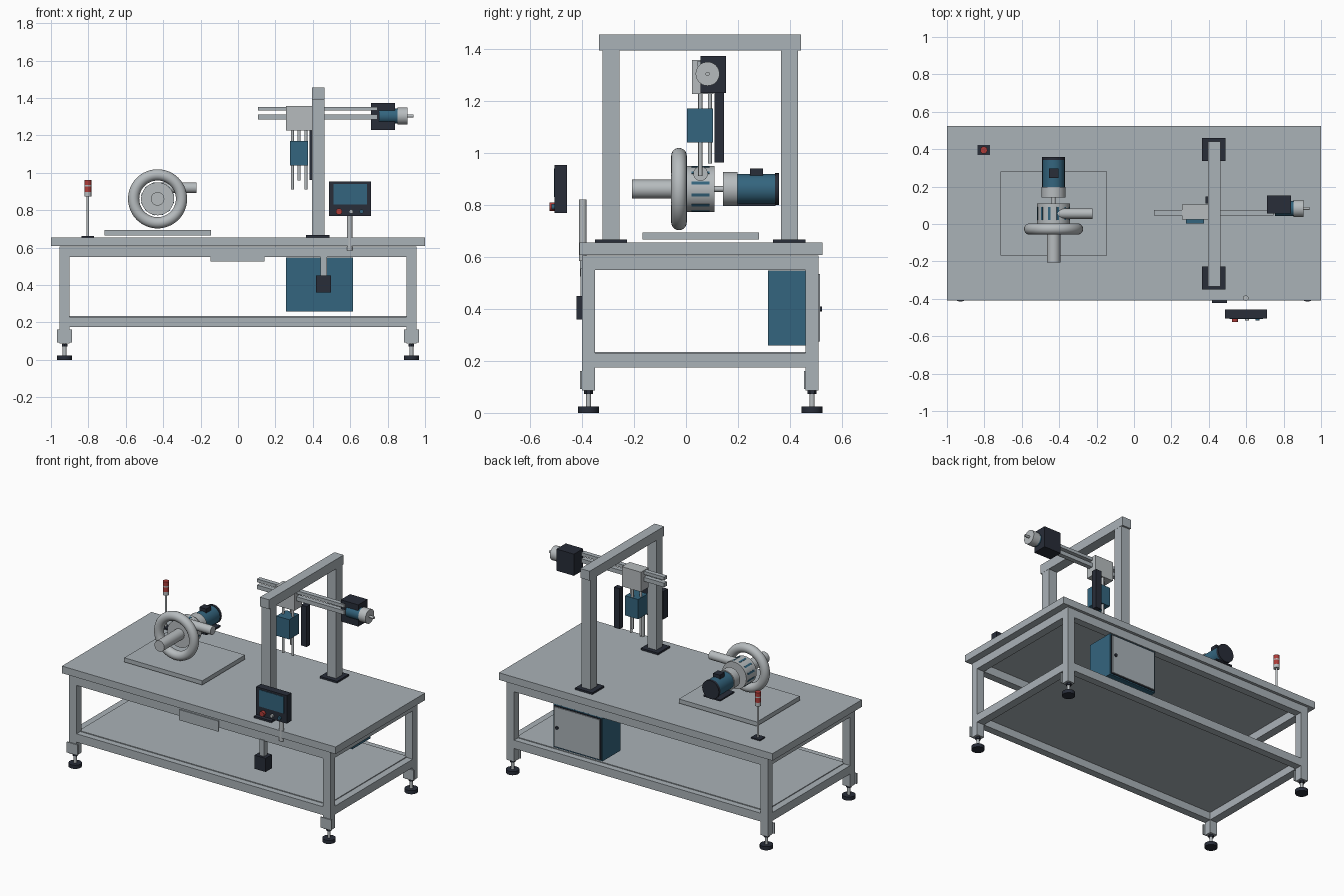
import bpy, math
from mathutils import Vector


def material(name, rgb):
    m = bpy.data.materials.new(name)
    m.diffuse_color = (*rgb, 1)
    return m


GRAY = material("frame_gray", (0.40, 0.445, 0.475))
METAL = material("light_metal", (0.47, 0.50, 0.515))
BLUE = material("machine_blue", (0.034, 0.13, 0.21))
DARK = material("dark_slate", (0.021, 0.026, 0.040))
RED = material("signal_red", (0.42, 0.045, 0.04))


def finish(name, mat, smooth=False):
    ob = bpy.context.object
    ob.name = name
    ob.data.materials.append(mat)
    if smooth:
        bpy.ops.object.shade_smooth_by_angle(angle=math.radians(40))
    return ob


def box(name, mat, x, y, z):
    """Box from (min, max) ranges on each axis."""
    bpy.ops.mesh.primitive_cube_add(size=1)
    ob = finish(name, mat)
    for v in ob.data.vertices:
        v.co = [r[0] if c < 0 else r[1] for c, r in zip(v.co, (x, y, z))]
    return ob


def rod(name, mat, start, end, r, sides=32):
    """Cylinder between two points."""
    a, b = Vector(start), Vector(end)
    bpy.ops.mesh.primitive_cylinder_add(vertices=sides, radius=r, depth=(b - a).length,
                                        location=(a + b) / 2,
                                        rotation=(b - a).to_track_quat('Z', 'Y').to_euler())
    return finish(name, mat, True)


# Table top, frame rails and lower shelf
box("table_top", GRAY, (-1, 1), (-0.41, 0.525), (0.608, 0.655))
for z0, z1, level in ((0.55, 0.605, "upper"), (0.175, 0.23, "lower")):
    for y0, side in ((-0.40, "front"), (0.46, "back")):
        box(f"{level}_rail_{side}", GRAY, (-0.90, 0.90), (y0, y0 + 0.05), (z0, z1))
    for x0, side in ((-0.955, "left"), (0.90, "right")):
        box(f"{level}_rail_{side}", GRAY, (x0, x0 + 0.055), (-0.35, 0.46), (z0, z1))
box("lower_shelf", GRAY, (-0.91, 0.91), (-0.36, 0.47), (0.226, 0.235))
box("front_plate", GRAY, (-0.147, 0.143), (-0.407, -0.40), (0.525, 0.595))

# Legs with brackets and levelling feet
for sx in (-1, 1):
    for y in (-0.375, 0.485):
        x = sx * 0.9275
        box("leg", GRAY, (x - 0.0275, x + 0.0275), (y - 0.025, y + 0.025), (0.087, 0.606))
        box("foot_bracket", GRAY, (x - 0.04, x + 0.04), (y - 0.032, y - 0.025), (0.092, 0.162))
        rod("foot_stud", METAL, (x, y, 0.02), (x, y, 0.1), 0.01, 16)
        rod("foot_nut", DARK, (x, y, 0.072), (x, y, 0.086), 0.017, 6)
        rod("foot_pad", DARK, (x, y, 0), (x, y, 0.024), 0.04)

# Electrical cabinet under the table
box("cabinet", BLUE, (0.257, 0.615), (0.315, 0.505), (0.26, 0.547))
box("cabinet_seal", DARK, (0.264, 0.608), (0.505, 0.510), (0.268, 0.54))
box("cabinet_door", GRAY, (0.270, 0.602), (0.510, 0.516), (0.274, 0.534))
rod("cabinet_handle", DARK, (0.58, 0.515, 0.40), (0.58, 0.524, 0.40), 0.01, 16)

# Pedal box hanging below the front rail
box("hanger_strap", GRAY, (0.44, 0.475), (-0.405, -0.37), (0.45, 0.555))
box("hanging_box", DARK, (0.417, 0.497), (-0.422, -0.355), (0.36, 0.45))

# Control panel
rod("panel_post", METAL, (0.597, -0.397, 0.585), (0.597, -0.397, 0.82), 0.015)
box("panel_housing", DARK, (0.487, 0.71), (-0.505, -0.457), (0.768, 0.953))
box("panel_screen", BLUE, (0.51, 0.69), (-0.508, -0.505), (0.83, 0.94))
for name, mat, x, r, y in (("stop_button", RED, 0.54, 0.017, -0.525),
                           ("start_button", METAL, 0.605, 0.011, -0.517),
                           ("mode_button", BLUE, 0.66, 0.011, -0.517)):
    rod(name, mat, (x, -0.505, 0.793), (x, y, 0.793), r, 20)

# Gantry
for y in (-0.2885, 0.3975):
    box("gantry_post", GRAY, (0.396, 0.462), (y - 0.0325, y + 0.0325), (0.66, 1.395))
    box("gantry_base", DARK, (0.363, 0.489), (y - 0.062, y + 0.062), (0.655, 0.667))
box("gantry_beam", GRAY, (0.395, 0.463), (-0.335, 0.442), (1.393, 1.455))

# Horizontal slide and its drive
box("slide_rail_upper", GRAY, (0.107, 0.745), (0.045, 0.075), (1.332, 1.353))
box("slide_rail_lower", GRAY, (0.107, 0.745), (0.045, 0.075), (1.286, 1.313))
box("slide_carriage", METAL, (0.256, 0.395), (0.024, 0.105), (1.227, 1.357))
box("drive_gearbox", DARK, (0.712, 0.84), (0.056, 0.153), (1.23, 1.373))
rod("drive_motor", BLUE, (0.755, 0.083, 1.304), (0.855, 0.083, 1.304), 0.041)
rod("drive_flange", METAL, (0.853, 0.083, 1.304), (0.905, 0.083, 1.304), 0.046)
rod("drive_shaft", METAL, (0.905, 0.083, 1.304), (0.938, 0.083, 1.304), 0.008, 16)

# Vertical slide
box("lift_block", BLUE, (0.278, 0.373), (0.003, 0.103), (1.04, 1.17))
for x, y, z in ((0.291, 0.055, 0.912), (0.363, 0.055, 0.912), (0.327, 0.092, 0.96)):
    rod("lift_rod", METAL, (x, y, z), (x, y, 1.23), 0.008, 16)
box("cable_track", DARK, (0.383, 0.425), (0.11, 0.146), (0.963, 1.23))

# Blower: plate, scroll ring, housing and pipes
PX, PZ = -0.43, 0.861
box("blower_plate", GRAY, (-0.714, -0.144), (-0.168, 0.28), (0.666, 0.694))
bpy.ops.mesh.primitive_torus_add(major_segments=64, minor_segments=20, major_radius=0.128,
                                 minor_radius=0.03, location=(PX, -0.027, PZ),
                                 rotation=(math.pi / 2, 0, 0))
finish("scroll_ring", METAL, True)
rod("blower_housing", METAL, (PX, 0.002, PZ), (PX, 0.11, PZ), 0.088, 48)
rod("inlet_pipe", METAL, (PX, -0.207, PZ), (PX, 0.01, PZ), 0.036)
rod("outlet_pipe", METAL, (PX + 0.02, 0.056, 0.92), (-0.222, 0.056, 0.92), 0.028)
# Cooling slots as thin plates around the housing
for i in range(12):
    a = (i + 0.5) * math.tau / 12
    slot = box("housing_slot", BLUE, (0.084, 0.0895), (-0.035, 0.035), (-0.006, 0.006))
    slot.rotation_euler.y = a
    slot.location = (PX, 0.056, PZ)

# Blower motor
rod("motor_shaft", METAL, (PX, 0.105, PZ), (PX, 0.15, PZ), 0.011, 16)
rod("motor_flange", METAL, (PX, 0.142, PZ), (PX, 0.198, PZ), 0.065)
rod("motor_body", BLUE, (PX, 0.196, PZ), (PX, 0.343, PZ), 0.058)
rod("motor_cap", DARK, (PX, 0.342, PZ), (PX, 0.358, PZ), 0.061)
box("motor_foot", DARK, (PX - 0.062, PX + 0.062), (0.198, 0.345), (0.795, 0.805))
box("motor_terminal", DARK, (PX - 0.025, PX + 0.025), (0.246, 0.296), (0.905, 0.94))

# Signal light
LX, LY = -0.803, 0.395
box("signal_base", DARK, (LX - 0.033, LX + 0.033), (LY - 0.027, LY + 0.027), (0.655, 0.663))
rod("signal_pole", METAL, (LX, LY, 0.66), (LX, LY, 0.88), 0.007, 16)
for name, mat, z0, z1 in (("signal_collar", METAL, 0.873, 0.897), ("signal_lower", RED, 0.897, 0.928),
                          ("signal_ring", METAL, 0.928, 0.936), ("signal_upper", RED, 0.936, 0.963)):
    rod(name, mat, (LX, LY, z0), (LX, LY, z1), 0.019, 24)
